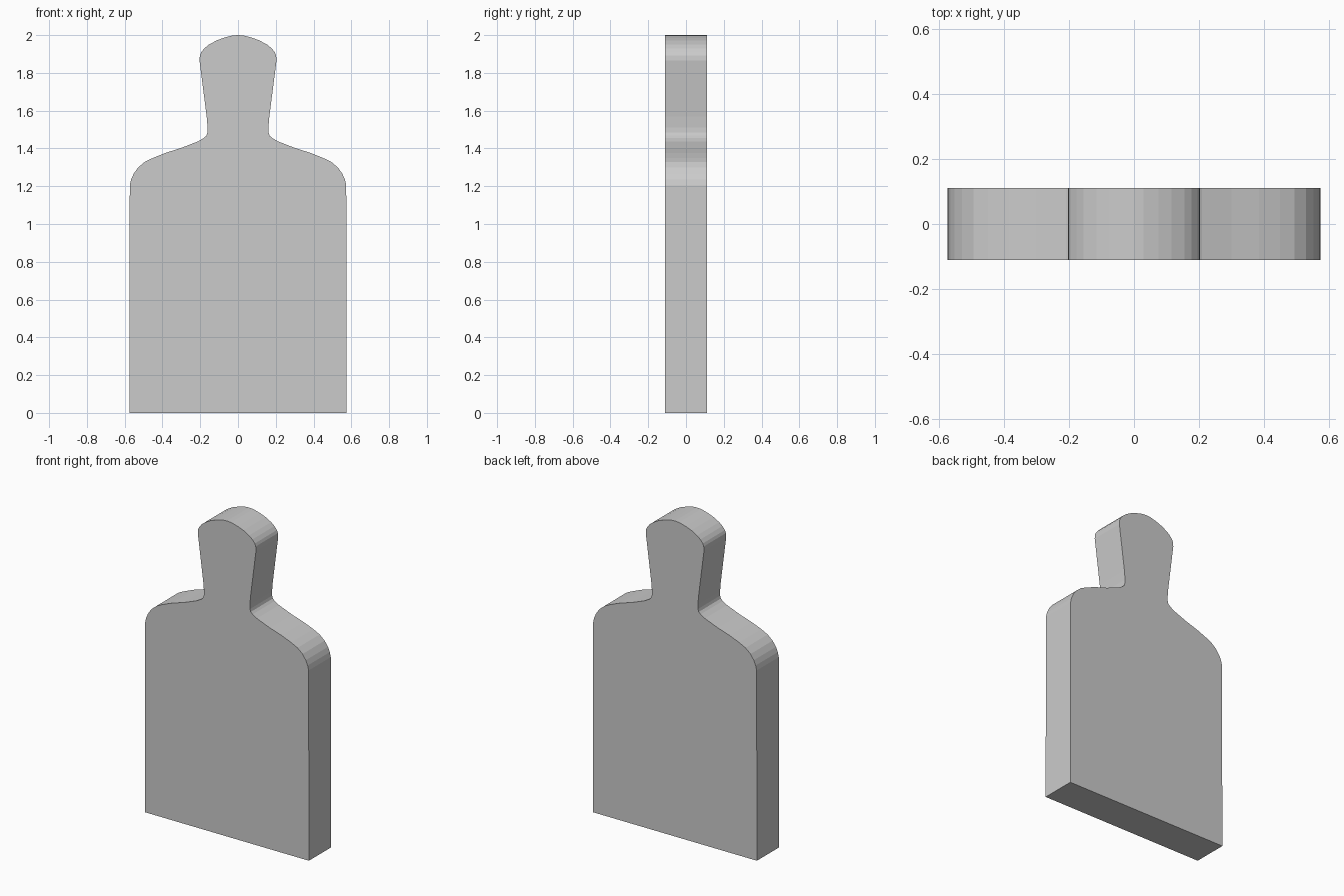
import bpy
import bmesh
from mathutils import Vector

if "Cube" in bpy.data.objects:
    bpy.data.objects.remove(bpy.data.objects["Cube"])

HALF_THICKNESS = 0.111

# Right half of the board outline (x, z), from the base up to the handle tip
half_outline = [
    (0.575, 0.0), (0.573, 1.205), (0.566, 1.235), (0.553, 1.265),
    (0.530, 1.298), (0.495, 1.328), (0.450, 1.350), (0.385, 1.376),
    (0.300, 1.403), (0.210, 1.438), (0.180, 1.456), (0.167, 1.468),
    (0.162, 1.485), (0.161, 1.510), (0.166, 1.570), (0.200, 1.835),
    (0.204, 1.865), (0.202, 1.892), (0.195, 1.909), (0.178, 1.930),
    (0.155, 1.949), (0.115, 1.971), (0.075, 1.986), (0.030, 1.998),
]

# Mirror into a closed outline
outline = half_outline + [(-x, z) for x, z in reversed(half_outline)]
# The tip rises slightly in the middle
outline.insert(len(half_outline), (0.0, 2.0))

# Board: one flat face extruded through the thickness
bm = bmesh.new()
face = bm.faces.new([bm.verts.new((x, -HALF_THICKNESS, z)) for x, z in outline])
result = bmesh.ops.extrude_face_region(bm, geom=[face], use_keep_orig=True)
moved = [v for v in result["geom"] if isinstance(v, bmesh.types.BMVert)]
bmesh.ops.translate(bm, verts=moved, vec=Vector((0, 2 * HALF_THICKNESS, 0)))
bmesh.ops.recalc_face_normals(bm, faces=bm.faces)

mesh = bpy.data.meshes.new("paddle_board")
bm.to_mesh(mesh)
bm.free()
board = bpy.data.objects.new("paddle_board", mesh)
bpy.context.collection.objects.link(board)
